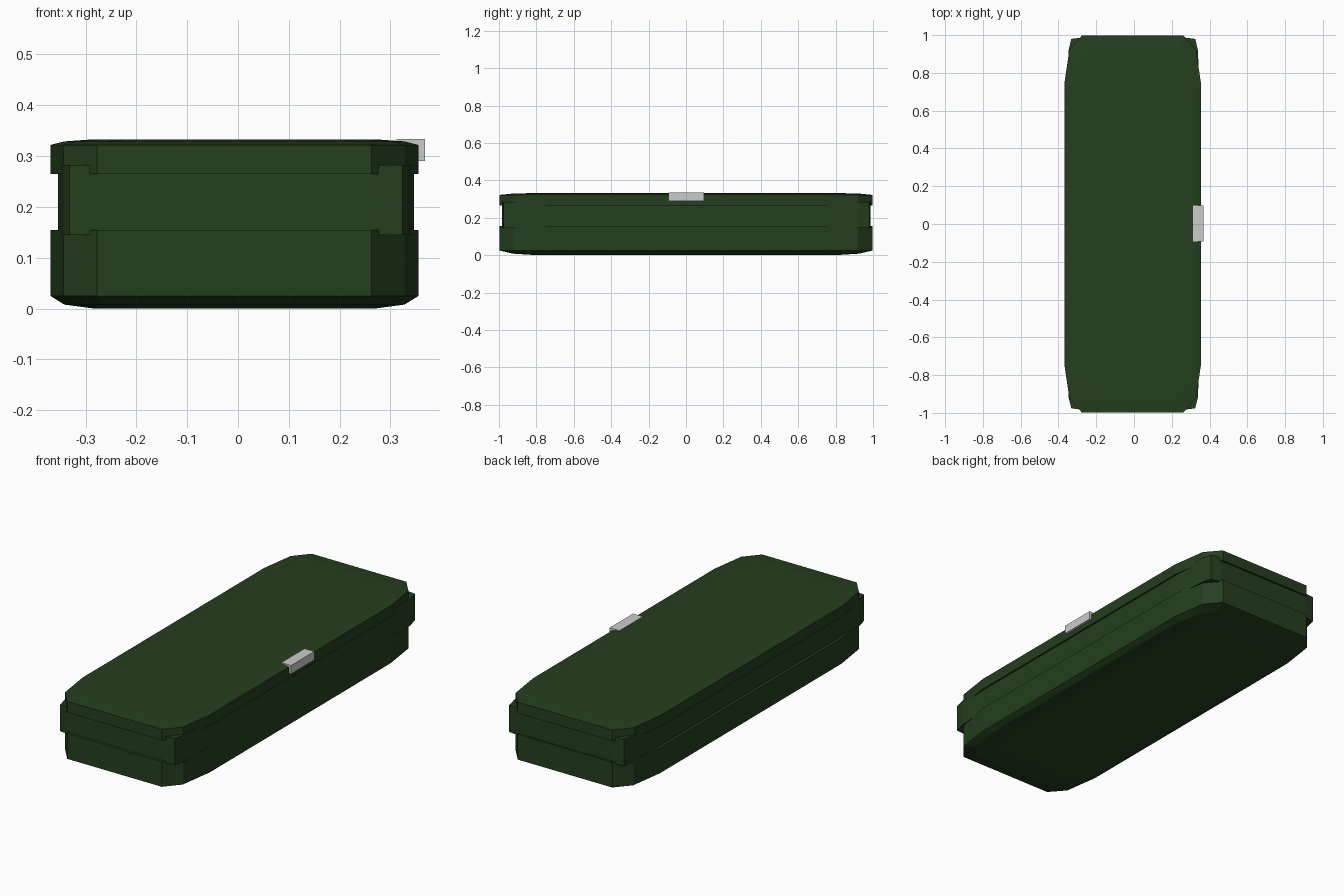
import bpy, bmesh

if "Cube" in bpy.data.objects:
    bpy.data.objects.remove(bpy.data.objects["Cube"])

green = bpy.data.materials.new("dark_green")
green.diffuse_color = (0.018, 0.05, 0.013, 1)
green.use_nodes = True
green.node_tree.nodes["Principled BSDF"].inputs["Base Color"].default_value = green.diffuse_color


def outline(quarter):
    """Mirror one quarter of an outline into a closed loop, counter-clockwise."""
    q = quarter
    return (q + [(-x, y) for x, y in reversed(q)]
            + [(-x, -y) for x, y in q]
            + [(x, -y) for x, y in reversed(q)])


def loft(name, quarter, rings, cx=0.0, cy=0.0, mat=green):
    """Stack scaled copies of an outline: rings hold (z, scale x, scale y)."""
    bm = bmesh.new()
    pts = outline(quarter)
    loops = [[bm.verts.new((cx + x * sx, cy + y * sy, z)) for x, y in pts]
             for z, sx, sy in rings]
    n = len(pts)
    for a, b in zip(loops, loops[1:]):
        for i in range(n):
            j = (i + 1) % n
            bm.faces.new((a[i], a[j], b[j], b[i]))
    bm.faces.new(list(reversed(loops[0])))
    bm.faces.new(loops[-1])
    bmesh.ops.recalc_face_normals(bm, faces=bm.faces)
    mesh = bpy.data.meshes.new(name)
    bm.to_mesh(mesh)
    bm.free()
    obj = bpy.data.objects.new(name, mesh)
    bpy.context.collection.objects.link(obj)
    if mat:
        mesh.materials.append(mat)
    return obj


shell = [(0.362, 0.74), (0.336, 0.92), (0.27, 0.997)]
band = [(0.35, 0.74), (0.342, 0.92), (0.328, 0.978), (0.27, 0.985)]

# Lower tray with softly domed underside
loft("case_base", shell,
     [(0.0, 0.76, 0.80), (0.008, 0.925, 0.93), (0.025, 1, 1), (0.155, 1, 1)],
     cx=-0.007)

# Recessed middle band, squarer at the corners so it peeks out
loft("middle_band", band, [(0.145, 1, 1), (0.283, 1, 1)], cx=-0.004, cy=0.002)

# Lid with softly domed top
loft("case_lid", shell,
     [(0.265, 1, 1), (0.322, 1, 1), (0.329, 0.925, 0.93), (0.3325, 0.79, 0.80)],
     cx=-0.007)

# Grey clasp on the lid edge
loft("clasp", [(0.028, 0.095)], [(0.29, 1, 1), (0.334, 1, 1)],
     cx=0.340, cy=0.002, mat=None)
